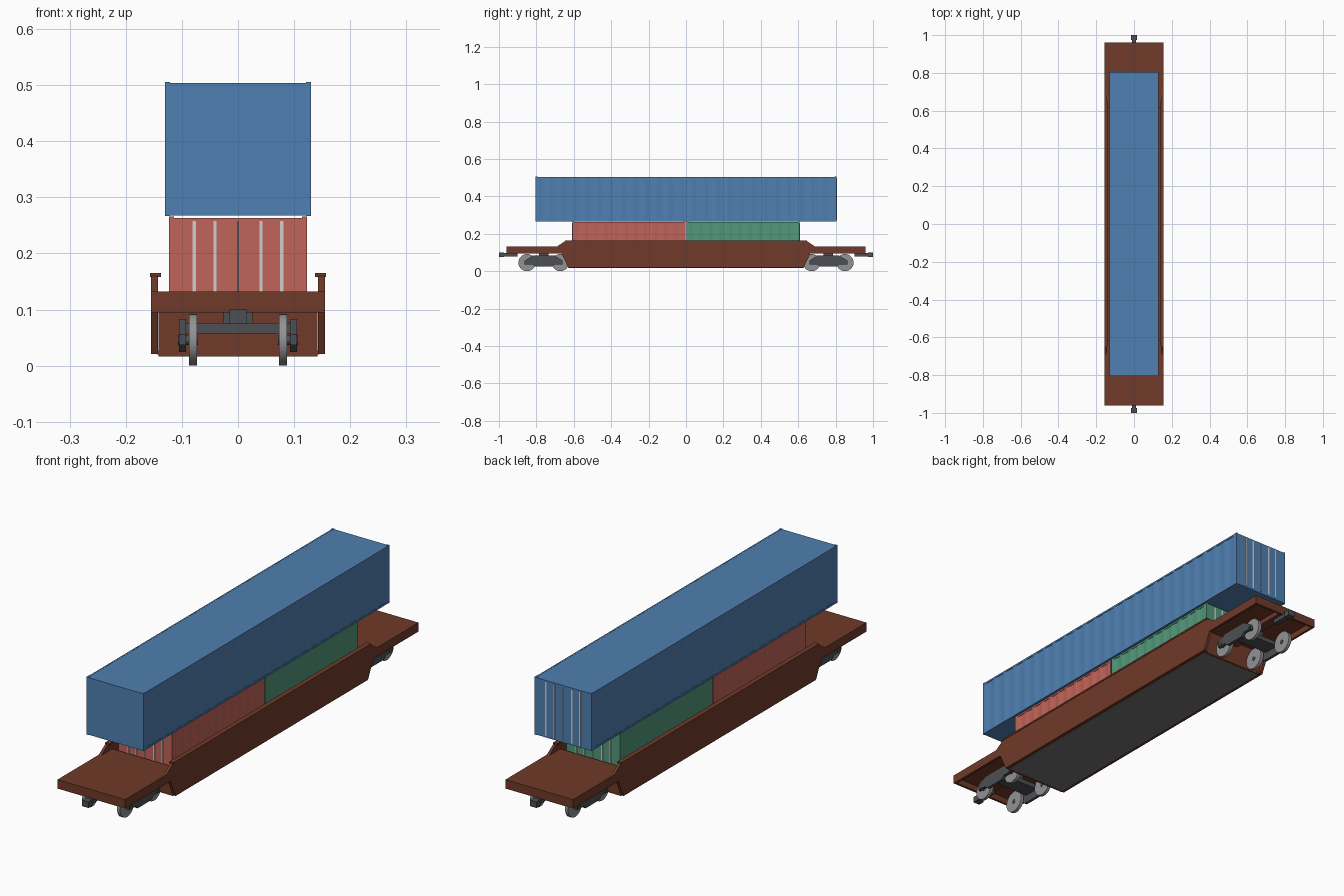
import bpy, bmesh, math
from mathutils import Matrix

cube = bpy.data.objects.get("Cube")
if cube:
    bpy.data.objects.remove(cube)


def material(name, r, g, b):
    m = bpy.data.materials.new(name)
    m.use_nodes = True
    m.diffuse_color = (r, g, b, 1)
    m.node_tree.nodes["Principled BSDF"].inputs["Base Color"].default_value = (r, g, b, 1)
    return m


BROWN = material("brown_paint", 0.16, 0.042, 0.022)
BLUE = material("blue_paint", 0.08, 0.215, 0.44)
RED = material("red_paint", 0.53, 0.125, 0.1)
GREEN = material("green_paint", 0.085, 0.31, 0.195)
DARK = material("dark_steel", 0.075, 0.078, 0.085)
FLOOR = material("floor_grey", 0.17, 0.175, 0.18)
STEEL = material("wheel_steel", 0.29, 0.29, 0.3)
LIGHT = material("light_steel", 0.62, 0.62, 0.62)


def finish(name, bm, mat, smooth=False):
    bmesh.ops.recalc_face_normals(bm, faces=bm.faces[:])
    me = bpy.data.meshes.new(name)
    bm.to_mesh(me)
    bm.free()
    me.materials.append(mat)
    ob = bpy.data.objects.new(name, me)
    bpy.context.collection.objects.link(ob)
    if smooth:
        bpy.ops.object.select_all(action='DESELECT')
        ob.select_set(True)
        bpy.context.view_layer.objects.active = ob
        bpy.ops.object.shade_smooth_by_angle(angle=math.radians(40))
    return ob


def add_box(bm, x, y, z):
    """Box from (min, max) ranges."""
    size = [r[1] - r[0] for r in (x, y, z)]
    mid = [(r[1] + r[0]) / 2 for r in (x, y, z)]
    bmesh.ops.create_cube(bm, size=1, matrix=Matrix.Translation(mid) @ Matrix.Diagonal((*size, 1)))


def boxes(name, mat, *ranges):
    bm = bmesh.new()
    for r in ranges:
        add_box(bm, *r)
    return finish(name, bm, mat)


def add_prism(bm, points, offset):
    face = bm.faces.new([bm.verts.new(p) for p in points])
    ext = bmesh.ops.extrude_face_region(bm, geom=[face])["geom"]
    bmesh.ops.translate(bm, vec=offset, verts=[v for v in ext if isinstance(v, bmesh.types.BMVert)])


def add_cylinder(bm, x0, x1, y, z, r, sides=28):
    m = Matrix.Translation(((x0 + x1) / 2, y, z)) @ Matrix.Rotation(math.pi / 2, 4, 'Y')
    bmesh.ops.create_cone(bm, cap_ends=True, segments=sides, radius1=r, radius2=r,
                          depth=abs(x1 - x0), matrix=m)


def container(name, mat, half, y0, y1, z0, z1, ribs, door):
    # Shallow corrugated body: one plan outline pulled upward
    rail, deep = half - 0.0005, half - 0.0028
    pitch = (y1 - y0 - 0.024) / ribs
    side = [(rail, y0 + 0.0005)]
    for i in range(ribs):
        a = y0 + 0.012 + i * pitch
        side += [(rail, a + 0.1 * pitch), (deep, a + 0.35 * pitch),
                 (deep, a + 0.65 * pitch), (rail, a + 0.9 * pitch)]
    side.append((rail, y1 - 0.0005))
    outline = side + [(-x, y) for x, y in reversed(side)]
    bm = bmesh.new()
    add_prism(bm, [(x, y, z0 + 0.001) for x, y in outline], (0, 0, z1 - z0 - 0.002))
    # Side rails, corner posts and corner castings
    for s in (-1, 1):
        xr = sorted((s * half, s * (half - 0.006)))
        for z in ((z0 + 0.0005, z0 + 0.008), (z1 - 0.008, z1 - 0.0005)):
            add_box(bm, xr, (y0 + 0.0003, y1 - 0.0003), z)
        for ya, yb in ((y0, y0 + 0.01), (y1 - 0.01, y1)):
            add_box(bm, xr, (ya + 0.0003, yb - 0.0003), (z0 + 0.0005, z1 - 0.0005))
            for z in ((z0, z0 + 0.008), (z1 - 0.008, z1 + 0.001)):
                add_box(bm, sorted((s * half, s * (half - 0.009))), (ya, yb), z)
    finish(name, bm, mat)
    # Door seam and locking rods
    end = y0 if door < 0 else y1
    yr = sorted((end - door * 0.002, end + door * 0.001))
    zr = (z0 + 0.008, z1 - 0.007)
    boxes(name + "_door_seam", DARK, ((-0.002, 0.002), yr, zr))
    boxes(name + "_door_rods", LIGHT,
          *[((x - 0.003, x + 0.003), yr, zr) for x in (-0.078, -0.041, 0.041, 0.078)])


container("upper_container", BLUE, 0.13, -0.805, 0.805, 0.2665, 0.505, 25, 1)
container("front_lower_container", RED, 0.123, -0.608, -0.003, 0.027, 0.2645, 11, -1)
container("rear_lower_container", GREEN, 0.123, 0.003, 0.608, 0.027, 0.2645, 11, 1)

# Well side walls with sloped ends and a flanged top rail
half_wall = [(0.63, 0.021), (0.665, 0.095), (0.69, 0.095), (0.69, 0.132), (0.648, 0.16)]
wall = half_wall + [(-y, z) for y, z in reversed(half_wall)]
for s, label in ((1, "left"), (-1, "right")):
    bm = bmesh.new()
    add_prism(bm, [(s * 0.143, y, z) for y, z in wall], (s * 0.012, 0, 0))
    add_box(bm, sorted((s * 0.137, s * 0.157)), (-0.646, 0.646), (0.158, 0.165))
    add_box(bm, sorted((s * 0.13, s * 0.144)), (-0.628, 0.628), (0.02, 0.027))
    finish(label + "_well_wall", bm, BROWN)

boxes("well_floor", FLOOR, ((-0.14, 0.14), (-0.62, 0.62), (0.016, 0.024)))

for s, label in ((-1, "front"), (1, "rear")):
    def yr(a, b):
        return sorted((s * a, s * b))

    # End platform with hanging sills and the well bulkhead
    boxes(label + "_platform", BROWN,
          ((-0.155, 0.155), yr(0.622, 0.96), (0.12, 0.132)),
          ((-0.155, 0.155), yr(0.95, 0.96), (0.095, 0.121)),
          ((-0.155, -0.145), yr(0.66, 0.955), (0.095, 0.121)),
          ((0.145, 0.155), yr(0.66, 0.955), (0.095, 0.121)),
          ((-0.022, 0.022), yr(0.625, 0.955), (0.1, 0.121)))
    boxes(label + "_bulkhead", BROWN, ((-0.142, 0.142), yr(0.616, 0.627), (0.016, 0.131)))

    # Coupler
    boxes(label + "_coupler", DARK,
          ((-0.011, 0.011), yr(0.9, 0.98), (0.08, 0.097)),
          ((-0.015, 0.015), yr(0.973, 1.0), (0.075, 0.1)))

    # Bogie frame: side frames, bolster and pivot
    cy = s * 0.761
    quarter = [(0.045, 0.024), (0.06, 0.037), (0.102, 0.037), (0.102, 0.056), (0.06, 0.083)]
    frame = quarter + [(-y, z) for y, z in reversed(quarter)]
    bm = bmesh.new()
    for side in (-1, 1):
        add_prism(bm, [(side * 0.093, cy + y, z) for y, z in frame], (side * 0.012, 0, 0))
    add_box(bm, (-0.1, 0.1), (cy - 0.035, cy + 0.035), (0.057, 0.076))
    add_box(bm, (-0.026, 0.026), (cy - 0.026, cy + 0.026), (0.075, 0.101))
    finish(label + "_bogie_frame", bm, DARK)

    # Wheels on short axle stubs
    for i, y in enumerate((cy - 0.089, cy + 0.089), 1):
        stubs, wheels = bmesh.new(), bmesh.new()
        for side in (-1, 1):
            add_cylinder(stubs, side * 0.071, side * 0.107, y, 0.046, 0.009, 16)
            add_cylinder(wheels, side * 0.073, side * 0.087, y, 0.046, 0.046)
        finish(f"{label}_axle_stubs_{i}", stubs, DARK, True)
        finish(f"{label}_wheels_{i}", wheels, STEEL, True)
